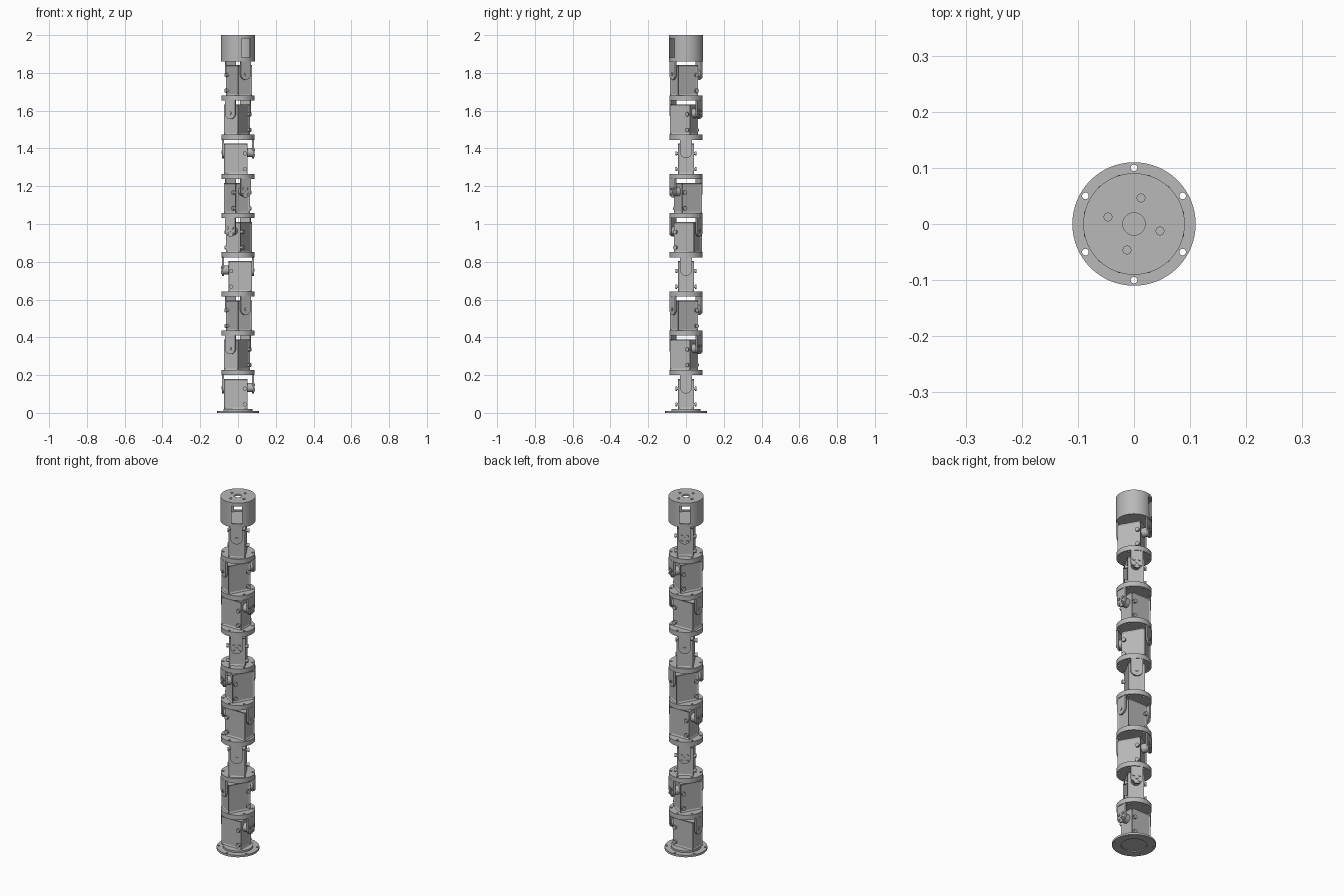
import bpy, bmesh
from math import radians, cos, sin, pi
from mathutils import Matrix, Vector

cube = bpy.data.objects.get("Cube")
if cube:
    bpy.data.objects.remove(cube, do_unlink=True)

grey = bpy.data.materials.new("machined grey")
grey.use_nodes = True
GREY = (0.48, 0.48, 0.48, 1)
grey.diffuse_color = GREY
grey.node_tree.nodes["Principled BSDF"].inputs["Base Color"].default_value = GREY

R = 0.0885          # link radius
STEP = 0.2075       # link spacing
FIRST = 0.201       # underside of the first link disc
DISC = 0.027        # link disc thickness
JOINT = 0.067       # joint axis below the disc


def place(name, mesh, z=0, angle=0):
    obj = bpy.data.objects.new(name, mesh)
    obj.location.z = z
    obj.rotation_euler.z = angle
    bpy.context.collection.objects.link(obj)
    return obj


def to_mesh(name, bm):
    bmesh.ops.recalc_face_normals(bm, faces=bm.faces)
    mesh = bpy.data.meshes.new(name)
    bm.to_mesh(mesh)
    bm.free()
    mesh.materials.append(grey)
    return mesh


def box(bm, lo, hi):
    lo, hi = Vector(lo), Vector(hi)
    mat = Matrix.Translation((lo + hi) / 2) @ Matrix.Diagonal((*(hi - lo), 1))
    return bmesh.ops.create_cube(bm, size=1, matrix=mat)["verts"]


def cyl(bm, radius, start, end, sides=16):
    start, end = Vector(start), Vector(end)
    axis = end - start
    mat = Matrix.Translation((start + end) / 2) @ axis.to_track_quat("Z", "Y").to_matrix().to_4x4()
    bmesh.ops.create_cone(bm, cap_ends=True, segments=sides, radius1=radius,
                          radius2=radius, depth=axis.length, matrix=mat)


def ring_points(radius, count, offset):
    return [(radius * cos(offset + 2 * pi * k / count),
             radius * sin(offset + 2 * pi * k / count)) for k in range(count)]


def cut(obj, build):
    """Subtract a shape drawn by build(bm) from obj, at the same origin."""
    bm = bmesh.new()
    build(bm)
    cutter = place("cutter", to_mesh("cutter", bm))
    cutter.hide_render = True
    mod = obj.modifiers.new("cut", "BOOLEAN")
    mod.operation = "DIFFERENCE"
    mod.solver = "EXACT"
    mod.object = cutter
    bpy.context.view_layer.objects.active = obj
    bpy.ops.object.modifier_apply(modifier=mod.name)
    bpy.data.objects.remove(cutter, do_unlink=True)


def holes(points, radius):
    def build(bm):
        for x, y in points:
            cyl(bm, radius, (x, y, -0.1), (x, y, 0.3))
    return build


def smooth(obj):
    bpy.ops.object.select_all(action="DESELECT")
    obj.select_set(True)
    bpy.context.view_layer.objects.active = obj
    bpy.ops.object.shade_smooth_by_angle(angle=radians(30))


# Servo body with recessed side panels
bm = bmesh.new()
box(bm, (-0.073, -0.043, 0), (0.05, 0.043, 0.16))
sides = [f for f in bm.faces if abs(f.normal.z) < 0.5]
bmesh.ops.inset_individual(bm, faces=sides, thickness=0.011, depth=-0.004)
body_mesh = to_mesh("servo_body", bm)

# Mounting bolts on both wide sides of the servo
bm = bmesh.new()
for y in (-1, 1):
    for z in (0.025, 0.108):
        cyl(bm, 0.007, (0.036, 0.035 * y, z), (0.036, 0.049 * y, z))
        cyl(bm, 0.011, (0.036, 0.047 * y, z), (0.036, 0.056 * y, z))
bolt_mesh = to_mesh("mounting_bolts", bm)

# Bracket arms with rounded ends, origin on the underside of the disc
bm = bmesh.new()
for s in (-1, 1):
    outline = [(0.031, 0.004)]
    for k in range(13):
        a = -pi * k / 12
        outline.append((0.031 * cos(a), 0.031 * sin(a) - JOINT))
    outline.append((-0.031, 0.004))
    face = bm.faces.new([bm.verts.new((0.075 * s, y, z)) for y, z in outline])
    new = bmesh.ops.extrude_face_region(bm, geom=[face])["geom"]
    bmesh.ops.translate(bm, vec=(0.009 * s, 0, 0),
                        verts=[v for v in new if isinstance(v, bmesh.types.BMVert)])
arm_mesh = to_mesh("bracket_arms", bm)

# Driven horn with four screws on one side, idler pin on the other
bm = bmesh.new()
cyl(bm, 0.024, (0.045, 0, -JOINT), (0.077, 0, -JOINT), 24)
cyl(bm, 0.007, (0.08, 0, -JOINT), (0.087, 0, -JOINT))
for y, z in ring_points(0.021, 4, pi / 4):
    cyl(bm, 0.007, (0.08, y, z - JOINT), (0.089, y, z - JOINT), 12)
cyl(bm, 0.012, (-0.06, 0, -JOINT), (-0.077, 0, -JOINT))
cyl(bm, 0.009, (-0.08, 0, -JOINT), (-0.088, 0, -JOINT), 6)
pivot_mesh = to_mesh("joint_pivots", bm)

# Link disc with rim holes
bm = bmesh.new()
cyl(bm, R, (0, 0, 0), (0, 0, DISC), 48)
disc = place("link_disc", to_mesh("link_disc", bm), 0)
cut(disc, holes(ring_points(0.076, 6, pi / 6), 0.006))
smooth(disc)
disc_mesh = disc.data
bpy.data.objects.remove(disc, do_unlink=True)

# Stack the links, each turned by a sixth of a turn
for i in range(9):
    turn = radians(60 * i)
    under = FIRST + STEP * i
    floor = 0.02 if i == 0 else under - STEP + DISC
    place(f"servo_body_{i}", body_mesh, floor, turn)
    smooth(place(f"mounting_bolts_{i}", bolt_mesh, floor, turn))
    place(f"bracket_arms_{i}", arm_mesh, under, turn)
    smooth(place(f"joint_pivots_{i}", pivot_mesh, under, turn))
    if i < 8:
        place(f"link_disc_{i}", disc_mesh, under, turn)

# Base flange with hub, rim holes and a recess underneath
bm = bmesh.new()
cyl(bm, 0.11, (0, 0, 0), (0, 0, 0.011), 64)
flange = place("base_flange", to_mesh("base_flange", bm))
cut(flange, holes(ring_points(0.1, 6, pi / 6), 0.006))
cut(flange, lambda b: cyl(b, 0.065, (0, 0, -0.02), (0, 0, 0.006), 48))
smooth(flange)
bm = bmesh.new()
cyl(bm, 0.078, (0, 0, 0.009), (0, 0, 0.021), 48)
smooth(place("base_hub", to_mesh("base_hub", bm)))

# Hollow end cap with two windows and holes in the lid
top = FIRST + STEP * 8
height = 2 - top
bm = bmesh.new()
cyl(bm, R + 0.002, (0, 0, 0), (0, 0, height), 64)
cap = place("end_cap", to_mesh("end_cap", bm))
cut(cap, lambda b: cyl(b, R - 0.008, (0, 0, 0.012), (0, 0, height - 0.01), 64))
cut(cap, lambda b: box(b, (-0.2, -0.027, 0.02), (0.2, 0.027, 0.12)))


def lid_holes(b):
    spots = [(x, y, 0.007) for x, y in ring_points(0.048, 4, radians(45))]
    for x, y, r in spots + [(0, 0, 0.02)]:
        cyl(b, r, (x, y, height - 0.03), (x, y, height + 0.03), 24)


cut(cap, lid_holes)
cap.location.z = top
cap.rotation_euler.z = radians(120)
smooth(cap)
